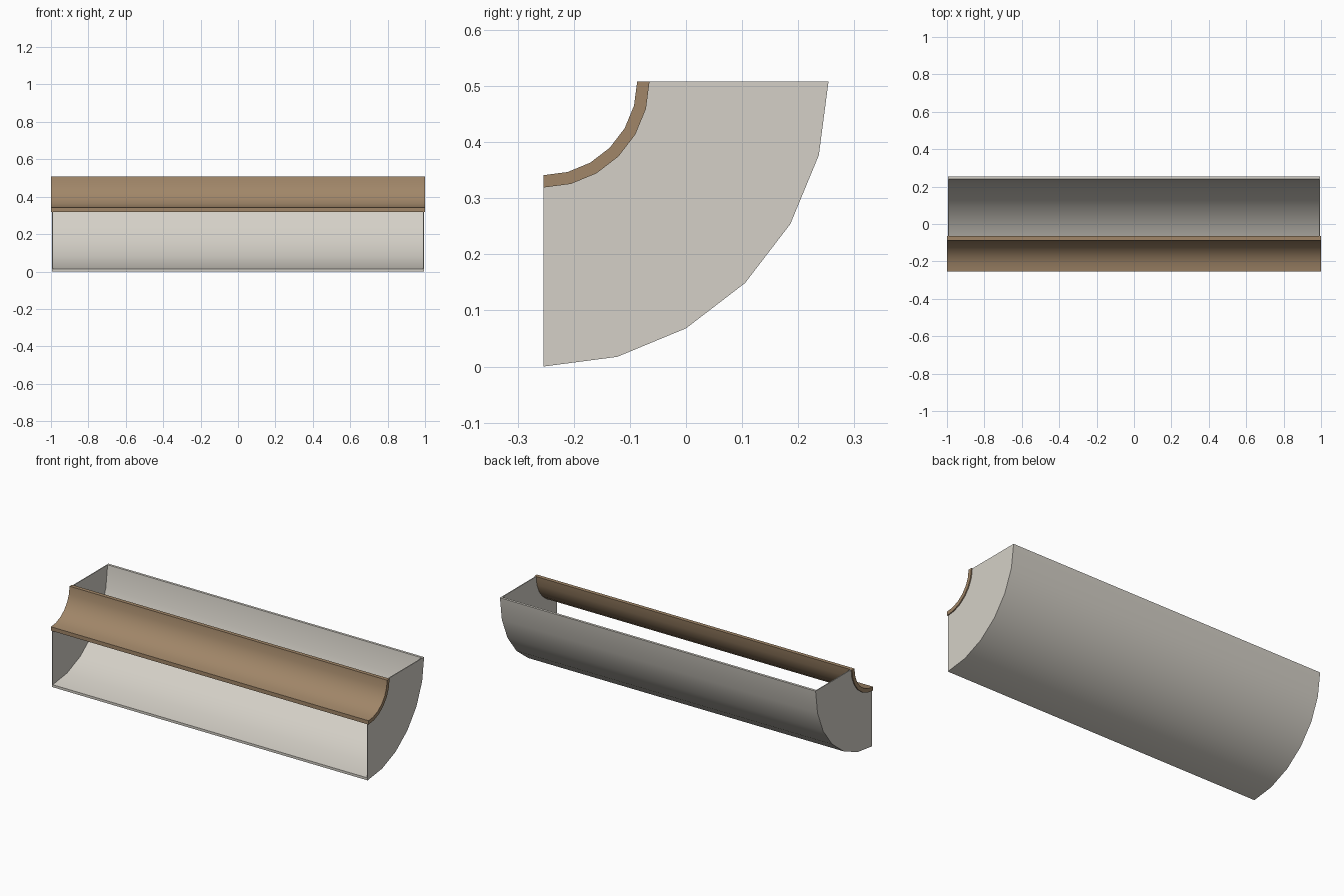
import bpy, bmesh, math

if "Cube" in bpy.data.objects:
    bpy.data.objects.remove(bpy.data.objects["Cube"])

CY, CZ = -0.254, 0.508      # common centre of the quarter arcs
SEGMENTS = 6


def material(name, rgb):
    m = bpy.data.materials.new(name)
    m.diffuse_color = (*rgb, 1)
    m.use_nodes = True
    m.node_tree.nodes["Principled BSDF"].inputs["Base Color"].default_value = m.diffuse_color
    return m


grey = material("warm_grey", (0.66, 0.63, 0.57))
brown = material("tan_brown", (0.355, 0.24, 0.14))


def arc(radius):
    """Quarter arc from straight down to straight back, as (y, z) points."""
    steps = [math.radians(90 * i / SEGMENTS) for i in range(SEGMENTS + 1)]
    return [(CY + radius * math.sin(a), CZ - radius * math.cos(a)) for a in steps]


def quarter_ring(name, r_in, r_out, x0, x1, mat):
    """Closed quarter-ring section extruded along x."""
    bm = bmesh.new()
    rows = []
    for x in (x0, x1):
        for r in (r_in, r_out):
            rows.append([bm.verts.new((x, y, z)) for y, z in arc(r)])
    in0, out0, in1, out1 = rows
    for a, b in ((in0, out0), (out0, out1), (out1, in1), (in1, in0)):
        for i in range(SEGMENTS):
            bm.faces.new((a[i], a[i + 1], b[i + 1], b[i]))
    for i in (0, SEGMENTS):
        bm.faces.new((in0[i], out0[i], out1[i], in1[i]))
    bmesh.ops.recalc_face_normals(bm, faces=bm.faces)
    mesh = bpy.data.meshes.new(name)
    bm.to_mesh(mesh)
    bm.free()
    mesh.materials.append(mat)
    ob = bpy.data.objects.new(name, mesh)
    bpy.context.collection.objects.link(ob)
    bpy.ops.object.select_all(action='DESELECT')
    ob.select_set(True)
    bpy.context.view_layer.objects.active = ob
    bpy.ops.object.shade_smooth_by_angle(angle=math.radians(35))
    return ob


# Curved outer shell and the small rounded inner strip
quarter_ring("outer_shell", 0.494, 0.508, -0.994, 0.994, grey)
quarter_ring("inner_strip", 0.167, 0.189, -1.0, 1.0, brown)

# Thin plates closing both ends between strip and shell
for side, x in (("left", -0.994), ("right", 0.994)):
    quarter_ring(side + "_end_plate", 0.189, 0.494, x, x - math.copysign(0.005, x), grey)
